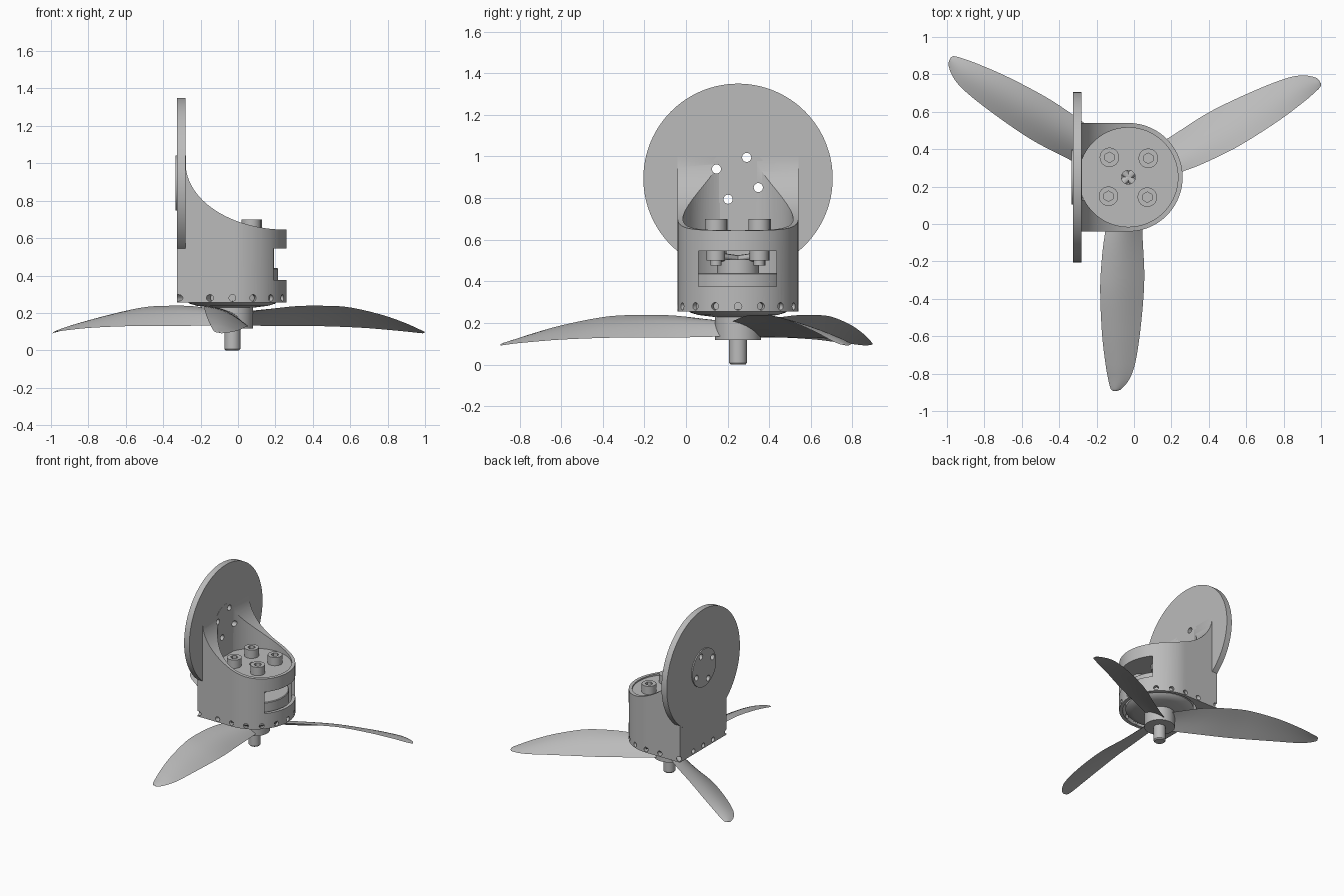
import bpy, bmesh
from math import sin, cos, pi, radians
from mathutils import Vector, Matrix

old = bpy.data.objects.get("Cube")
if old:
    bpy.data.objects.remove(old, do_unlink=True)

AX, AY = -0.03, 0.25          # motor axis
DISC_Z = 0.895                # height of the disc centre

grey = bpy.data.materials.new("plain_grey")
grey.use_nodes = True
grey.diffuse_color = (0.5, 0.5, 0.5, 1)
grey.node_tree.nodes["Principled BSDF"].inputs["Base Color"].default_value = (0.5, 0.5, 0.5, 1)


def finish(name, bm):
    bmesh.ops.recalc_face_normals(bm, faces=bm.faces)
    mesh = bpy.data.meshes.new(name)
    bm.to_mesh(mesh)
    bm.free()
    mesh.materials.append(grey)
    ob = bpy.data.objects.new(name, mesh)
    bpy.context.collection.objects.link(ob)
    return ob


def smooth(ob, angle=30):
    bpy.ops.object.select_all(action='DESELECT')
    ob.select_set(True)
    bpy.context.view_layer.objects.active = ob
    bpy.ops.object.shade_smooth_by_angle(angle=radians(angle))


def rod(name, a, b, r, seg=64):
    """Cylinder between two points."""
    a, b = Vector(a), Vector(b)
    d = b - a
    m = Matrix.Translation((a + b) / 2) @ d.to_track_quat('Z', 'Y').to_matrix().to_4x4()
    bm = bmesh.new()
    bmesh.ops.create_cone(bm, cap_ends=True, segments=seg, radius1=r, radius2=r,
                          depth=d.length, matrix=m)
    return finish(name, bm)


def upright(name, x, y, z0, z1, r, seg=64):
    return rod(name, (x, y, z0), (x, y, z1), r, seg)


def box(name, lo, hi):
    lo, hi = Vector(lo), Vector(hi)
    bm = bmesh.new()
    bmesh.ops.create_cube(bm, size=1, matrix=Matrix.Translation((lo + hi) / 2)
                          @ Matrix.Diagonal((*(hi - lo), 1)))
    return finish(name, bm)


def prism(name, outline, direction):
    """Extrude a closed outline of 3D points."""
    bm = bmesh.new()
    face = bm.faces.new([bm.verts.new(p) for p in outline])
    ext = bmesh.ops.extrude_face_region(bm, geom=[face])
    bmesh.ops.translate(bm, vec=direction,
                        verts=[v for v in ext['geom'] if isinstance(v, bmesh.types.BMVert)])
    return finish(name, bm)


def lathe(name, profile, seg=72):
    """Revolve (radius, z) points around the motor axis."""
    bm = bmesh.new()
    rings = []
    for r, z in profile:
        rings.append([bm.verts.new((AX + r * cos(2 * pi * i / seg), AY + r * sin(2 * pi * i / seg), z))
                      for i in range(seg)])
    for p, q in zip(rings, rings[1:]):
        for i in range(seg):
            j = (i + 1) % seg
            bm.faces.new((p[i], p[j], q[j], q[i]))
    bm.faces.new(rings[0])
    bm.faces.new(rings[-1])
    return finish(name, bm)


def cut(ob, cutters, op='DIFFERENCE'):
    bpy.context.view_layer.objects.active = ob
    for c in cutters:
        c.hide_render = True
        mod = ob.modifiers.new("cut", 'BOOLEAN')
        mod.operation, mod.solver, mod.object = op, 'EXACT', c
        bpy.ops.object.modifier_apply(modifier=mod.name)
        bpy.data.objects.remove(c, do_unlink=True)


# Housing: swept side profile trimmed to a D-shaped plan, then bored out
arc = [(0.26 - 0.54 * cos(t * pi / 64), -0.1, 1.0 - 0.355 * sin(t * pi / 64)) for t in range(33)]
side = [(-0.325, -0.1, 1.0)] + arc + [(0.3, -0.1, 0.645), (0.3, -0.1, 0.255), (-0.325, -0.1, 0.255)]
housing = prism("motor_housing", side, (0, 0.7, 0))
plan = [(AX + 0.29 * cos(t * pi / 48), AY + 0.29 * sin(t * pi / 48), 0.1) for t in range(-24, 25)]
plan += [(-0.325, AY + 0.29, 0.1), (-0.325, AY - 0.29, 0.1)]
cut(housing, [prism("plan_trim", plan, (0, 0, 1.2))], 'INTERSECT')
cut(housing, [upright("upper_bore", AX, AY, 0.635, 1.3, 0.265, 96),
              upright("lower_bore", AX, AY, 0.1, 0.545, 0.265, 96),
              upright("centre_hole", AX, AY, 0.5, 0.7, 0.037, 32),
              box("window", (0.1, 0.06, 0.375), (0.4, 0.435, 0.545))])
vents = []
for k in range(16):
    a = k * pi / 8
    vents.append(rod("vent", (AX + 0.2 * cos(a), AY + 0.2 * sin(a), 0.28),
                     (AX + 0.5 * cos(a), AY + 0.5 * sin(a), 0.28), 0.018, 16))
cut(housing, vents)
smooth(housing)

# Mounting disc with its flush hub plate and four through holes
disc = rod("mounting_disc", (-0.326, AY, DISC_Z), (-0.28, AY, DISC_Z), 0.455, 128)
plate = rod("disc_hub_plate", (-0.335, AY, DISC_Z), (-0.279, AY, DISC_Z), 0.147, 64)
for part in (disc, plate, housing):
    holes = []
    for k in range(4):
        a = radians(66 + 90 * k)
        y, z = AY - 0.003 + 0.11 * cos(a), DISC_Z + 0.11 * sin(a)
        holes.append(rod("hole", (-0.4, y, z), (-0.2, y, z), 0.022, 24))
    cut(part, holes)
    smooth(part)

# Motor can, tapered underside, and the mount above it
smooth(lathe("motor_can", [(0.1, 0.22), (0.11, 0.228), (0.19, 0.238), (0.23, 0.25), (0.245, 0.265),
                           (0.245, 0.435), (0.24, 0.44), (0.1, 0.44), (0.1, 0.505)]))
for k in range(4):
    a = radians(43.6 + 90 * k)
    x, y = AX + 0.147 * cos(a), AY + 0.147 * sin(a)
    # Socket-head screws on the floor, with their bosses underneath
    head = upright("screw_head", x, y, 0.63, 0.7, 0.052, 40)
    cut(head, [upright("socket", x, y, 0.665, 0.75, 0.028, 6)])
    smooth(head)
    smooth(upright("mount_boss", x, y, 0.5, 0.546, 0.045, 32))
    smooth(upright("screw_end", x, y, 0.475, 0.51, 0.026, 24))
    smooth(rod("mount_arm", (AX, AY, 0.505), (x, y, 0.52), 0.02, 12))

# Propeller hub and shaft
smooth(lathe("propeller_hub", [(0.11, 0.118), (0.11, 0.235)]))
smooth(lathe("shaft", [(0.036, 0), (0.043, 0.008), (0.043, 0.15)], 40))

# Blade stations: radius, high edge (offset, z), low edge (offset, z), thickness
stations = [
    (0.06, -0.07, 0.205, 0.07, 0.135, 0.024),
    (0.30, -0.125, 0.235, 0.075, 0.13, 0.02),
    (0.50, -0.147, 0.238, 0.085, 0.13, 0.017),
    (0.65, -0.15, 0.228, 0.08, 0.128, 0.014),
    (0.85, -0.14, 0.188, 0.06, 0.12, 0.011),
    (1.00, -0.122, 0.145, 0.035, 0.108, 0.009),
    (1.08, -0.108, 0.117, 0.005, 0.1, 0.007),
    (1.13, -0.095, 0.1, -0.035, 0.093, 0.005),
    (1.142, -0.08, 0.095, -0.06, 0.091, 0.003)]


def spline(t):
    """Catmull-Rom interpolation through the blade stations."""
    i = min(int(t), len(stations) - 2)
    f = t - i
    p = [stations[min(max(i + k, 0), len(stations) - 1)] for k in (-1, 0, 1, 2)]
    return [b + 0.5 * f * (c - a + f * (2 * a - 5 * b + 4 * c - d + f * (3 * (b - c) + d - a)))
            for a, b, c, d in zip(*p)]


def blade(name, angle):
    bm = bmesh.new()
    turn = Matrix.Translation((AX, AY, 0)) @ Matrix.Rotation(angle, 4, 'Z')
    n, rings = 10, []
    for s in range(33):
        r, u0, z0, u1, z1, thick = spline(s / 4)
        ring = []
        for k in range(2 * n):
            f = k / n if k <= n else 2 - k / n
            hump = sin(pi * f)
            z = z0 + (z1 - z0) * f + hump * thick * (1.3 if k < n else 0.3)
            ring.append(bm.verts.new(turn @ Vector((u0 + (u1 - u0) * f, -r, z))))
        rings.append(ring)
    for p, q in zip(rings, rings[1:]):
        for i in range(2 * n):
            j = (i + 1) % (2 * n)
            bm.faces.new((p[i], p[j], q[j], q[i]))
    bm.faces.new(rings[0])
    bm.faces.new(rings[-1])
    smooth(finish(name, bm), 40)


for name, k in (("front_blade", 0), ("left_blade", 1), ("right_blade", 2)):
    blade(name, k * 2 * pi / 3)
